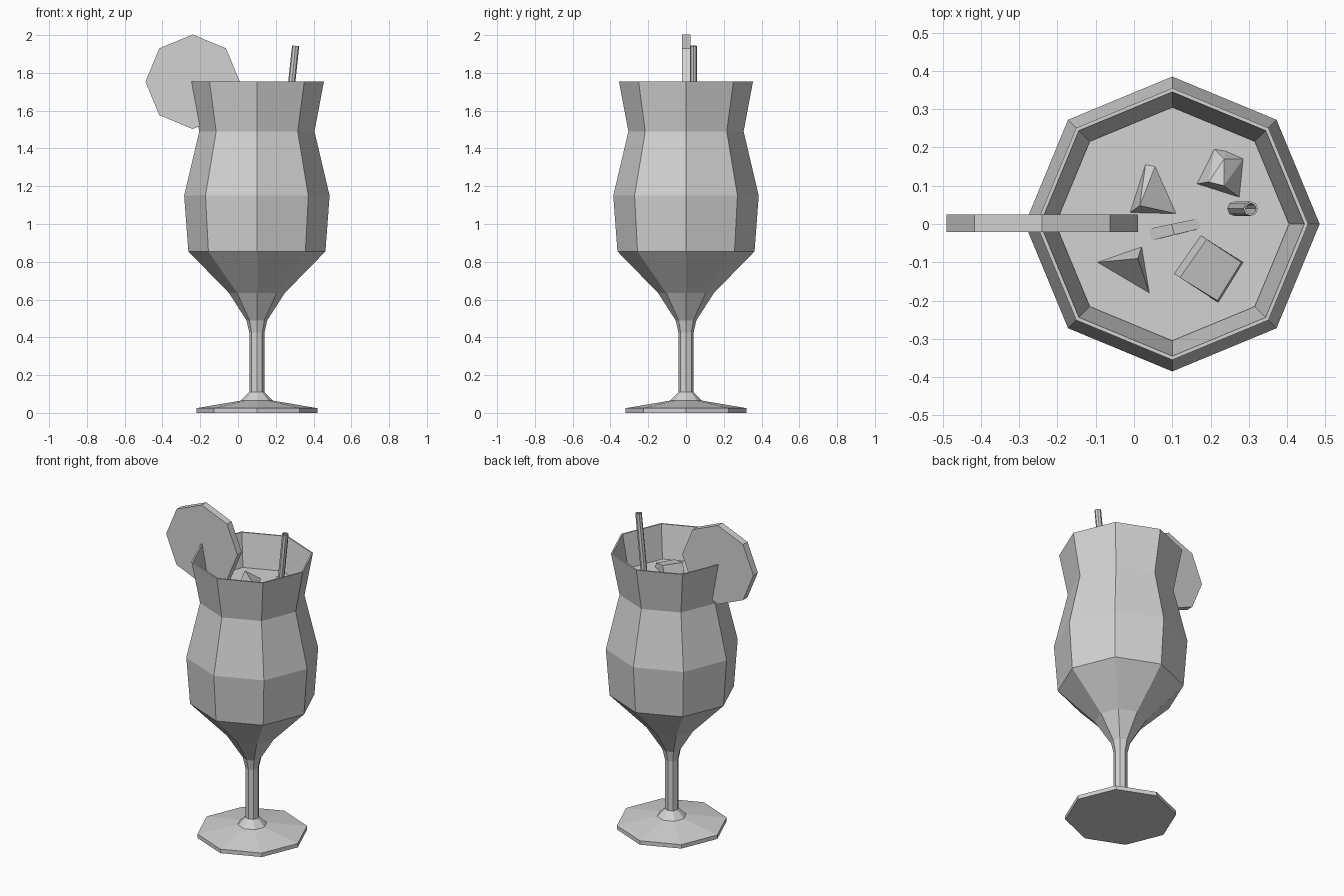
import bpy, bmesh, math
from mathutils import Vector, Matrix

cube = bpy.data.objects.get("Cube")
if cube:
    bpy.data.objects.remove(cube, do_unlink=True)

AXIS_X = 0.1      # the glass stands off-centre to make room for the fruit slice
SIDES = 8
LIQUID_Z = 1.55

grey = bpy.data.materials.new("pale_grey")
grey.use_nodes = True
colour = (0.65, 0.65, 0.65, 1)
grey.diffuse_color = colour
grey.node_tree.nodes["Principled BSDF"].inputs["Base Color"].default_value = colour


def finish(name, bm):
    """Turn a bmesh into a flat shaded object."""
    bmesh.ops.recalc_face_normals(bm, faces=bm.faces)
    mesh = bpy.data.meshes.new(name)
    bm.to_mesh(mesh)
    bm.free()
    mesh.materials.append(grey)
    obj = bpy.data.objects.new(name, mesh)
    bpy.context.collection.objects.link(obj)
    return obj


def lathe(name, profile, matrix=Matrix(), sides=SIDES):
    """Sweep (radius, height) points round z and cap both ends."""
    bm = bmesh.new()
    rings = []
    for radius, height in profile:
        ring = []
        for i in range(sides):
            a = math.tau * i / sides
            ring.append(bm.verts.new((radius * math.cos(a), radius * math.sin(a), height)))
        rings.append(ring)
    for low, high in zip(rings, rings[1:]):
        for i in range(sides):
            j = (i + 1) % sides
            bm.faces.new((low[i], low[j], high[j], high[i]))
    bm.faces.new(rings[0][::-1])
    bm.faces.new(rings[-1])
    bm.transform(matrix)
    return finish(name, bm)


def ice(name, outline, tops):
    """Convex chunk: an outline at the liquid surface and raised corners."""
    bm = bmesh.new()
    for x, y in outline:
        bm.verts.new((x, y, LIQUID_Z - 0.01))
        bm.verts.new((x, y, LIQUID_Z))
    for x, y, rise in tops:
        bm.verts.new((x, y, LIQUID_Z + rise))
    hull = bmesh.ops.convex_hull(bm, input=bm.verts)
    spare = {g for g in hull["geom_interior"] if isinstance(g, bmesh.types.BMVert)}
    bmesh.ops.delete(bm, geom=list(spare), context="VERTS")
    bmesh.ops.dissolve_limit(bm, angle_limit=0.02, verts=bm.verts, edges=bm.edges)
    return finish(name, bm)


glass_place = Matrix.Translation((AXIS_X, 0, 0))

# Glass: foot, stem, bowl, rim and the inner wall
lathe("glass", [
    (0.32, 0), (0.32, 0.025), (0.085, 0.065), (0.04, 0.11),
    (0.04, 0.425), (0.055, 0.49), (0.148, 0.635), (0.363, 0.855),
    (0.385, 1.15), (0.305, 1.49), (0.355, 1.755),
    (0.345, 1.755), (0.295, 1.49), (0.375, 1.15), (0.35, 0.86), (0.138, 0.645),
], glass_place)

# Drink
lathe("drink", [(0.137, 0.65), (0.349, 0.865), (0.374, 1.15),
                (0.294, 1.49), (0.305, LIQUID_Z)], glass_place)

# Fruit slice standing astride the rim
lathe("fruit_slice", [(0.25, -0.0225), (0.25, 0.0225)],
      Matrix.Translation((-0.24, 0.002, 1.753)) @ Matrix.Rotation(math.pi / 2, 4, "X"))

# Leaning straw, open at the top
top, bottom = Vector((0.305, 0.04, 1.943)), Vector((0.2, 0.04, 0.95))
lean = (top - bottom).to_track_quat("Z", "Y").to_matrix().to_4x4()
length = (top - bottom).length
lathe("straw", [(0.019, 0), (0.019, length), (0.014, length), (0.014, length - 0.3)],
      Matrix.Translation(bottom) @ lean)

# Ice floating in the drink
ice("ice_back_right", [(-0.01, 0.03), (0.11, 0.027), (0.055, 0.15), (0.03, 0.155)],
    [(0.015, 0.048, 0.08)])
ice("ice_front_right", [(-0.095, -0.1), (0.02, -0.06), (0.04, -0.18)],
    [(0.01, -0.09, 0.09)])
ice("ice_front_left", [(0.105, -0.13), (0.175, -0.03), (0.285, -0.1), (0.22, -0.205)],
    [(0.12, -0.14, 0.06), (0.19, -0.04, 0.06), (0.28, -0.1, 0.03), (0.218, -0.2, 0.03)])
ice("ice_back_left", [(0.165, 0.105), (0.21, 0.195), (0.24, 0.19), (0.285, 0.17), (0.275, 0.07)],
    [(0.195, 0.11, 0.07), (0.235, 0.1, 0.07), (0.235, 0.17, 0.05)])
ice("ice_middle", [(0.038, -0.013), (0.167, 0.014), (0.174, -0.012), (0.046, -0.043)],
    [(0.098, 0, 0.03), (0.106, -0.028, 0.03)])
